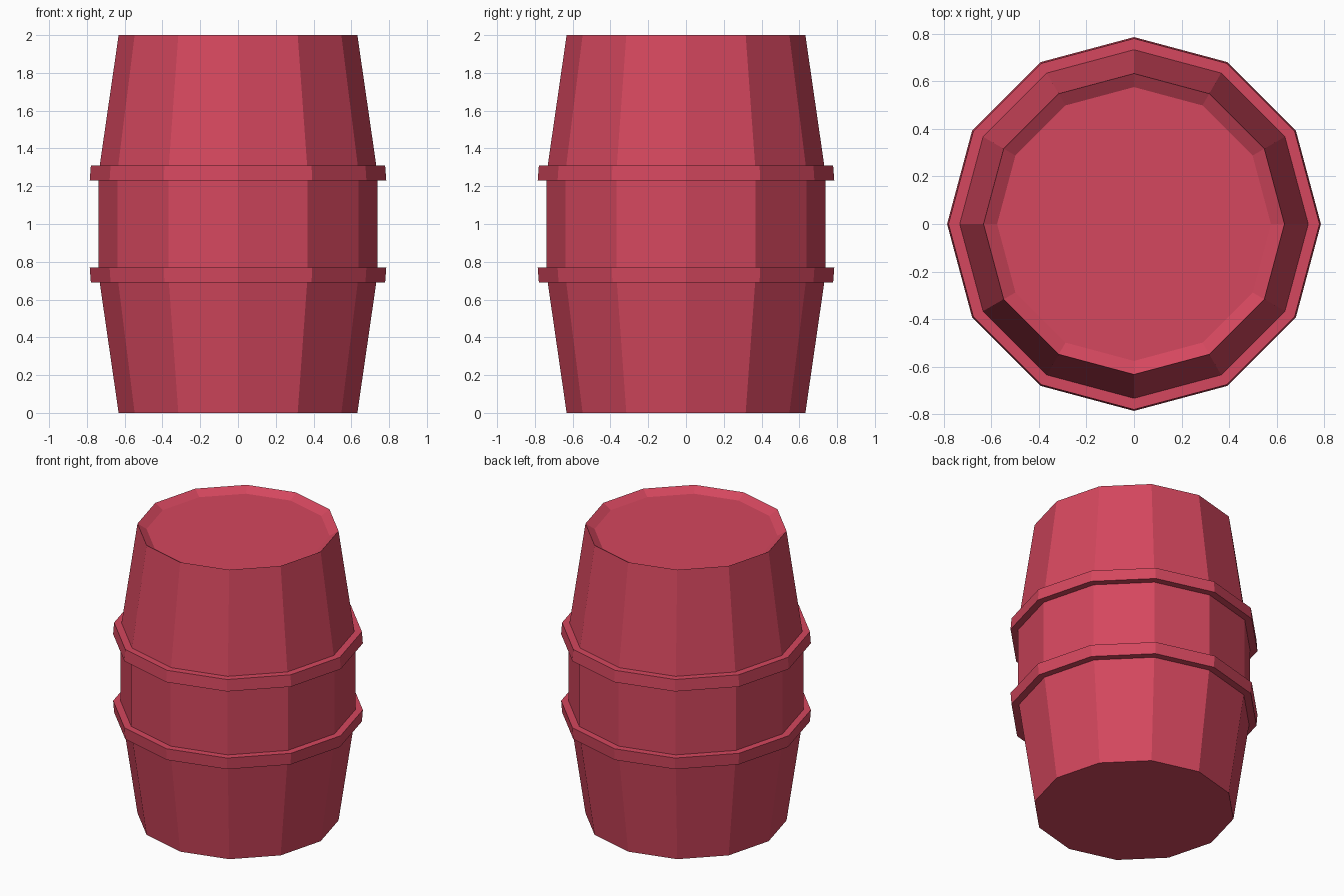
import bpy
import bmesh
from math import cos, sin, tau

SIDES = 12

cube = bpy.data.objects.get("Cube")
if cube:
    bpy.data.objects.remove(cube, do_unlink=True)

red = bpy.data.materials.new("crimson_red")
red.use_nodes = True
COLOUR = (0.66, 0.063, 0.112, 1)
red.diffuse_color = COLOUR
red.node_tree.nodes["Principled BSDF"].inputs["Base Color"].default_value = COLOUR


def lathe(name, profile, closed):
    """Spin (radius, height) points into a flat-faced ring; cap the ends or join them."""
    bm = bmesh.new()
    loops = [[bm.verts.new((r * cos(tau * i / SIDES), r * sin(tau * i / SIDES), z))
              for i in range(SIDES)] for r, z in profile]
    pairs = list(zip(loops, loops[1:]))
    if closed:
        pairs.append((loops[-1], loops[0]))
    else:
        bm.faces.new(loops[0])
        bm.faces.new(loops[-1])
    for a, b in pairs:
        for i in range(SIDES):
            j = (i + 1) % SIDES
            bm.faces.new((a[i], a[j], b[j], b[i]))
    bmesh.ops.recalc_face_normals(bm, faces=bm.faces)
    mesh = bpy.data.meshes.new(name)
    bm.to_mesh(mesh)
    bm.free()
    mesh.materials.append(red)
    obj = bpy.data.objects.new(name, mesh)
    bpy.context.collection.objects.link(obj)
    return obj


# Barrel body: tapered ends, straight belly, shallow recessed lid
lathe("barrel_body", [(0.632, 0), (0.732, 0.69), (0.738, 0.77), (0.738, 1.23),
                      (0.732, 1.31), (0.632, 2), (0.575, 1.965)], closed=False)

# Two hoops mirrored about the middle, slightly wider on the belly side
for name, side in (("lower_hoop", -1), ("upper_hoop", 1)):
    inner, outer = 1 + side * 0.23, 1 + side * 0.31
    lathe(name, [(0.72, inner), (0.785, inner), (0.779, outer), (0.72, outer)], closed=True)
